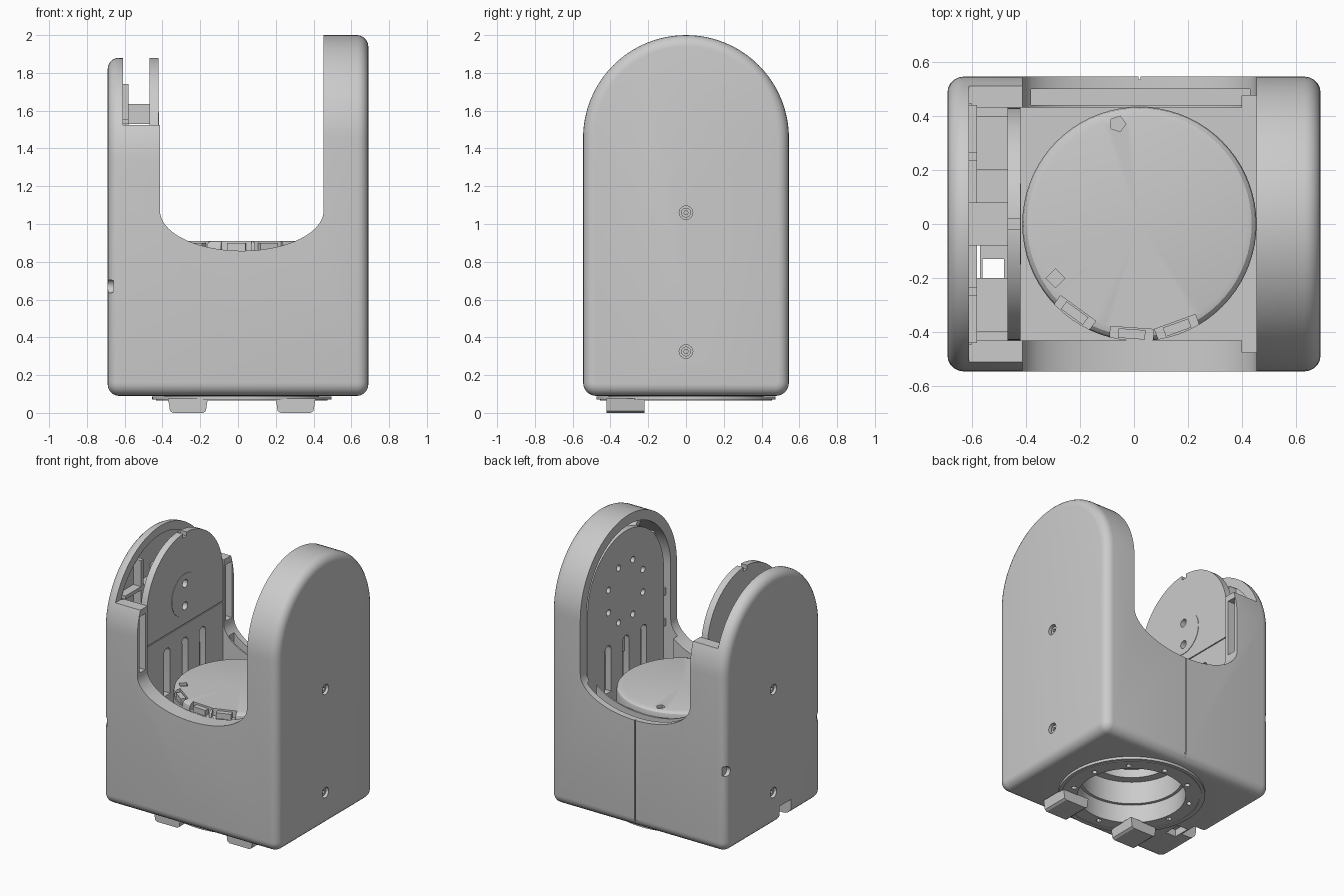
import bpy, bmesh, math
from math import sin, cos, pi, radians

if bpy.data.objects.get("Cube"):
    bpy.data.objects.remove(bpy.data.objects["Cube"])

grey = bpy.data.materials.new("light grey plastic")
grey.use_nodes = True
COLOUR = (0.6, 0.6, 0.6, 1)
grey.diffuse_color = COLOUR
grey.node_tree.nodes["Principled BSDF"].inputs["Base Color"].default_value = COLOUR

CX = 0.02  # turntable axis


def arc(cx, cy, rx, ry, a, b, n):
    return [(cx + rx * cos(radians(a + (b - a) * i / n)),
             cy + ry * sin(radians(a + (b - a) * i / n))) for i in range(n + 1)]


def circle(cx, cy, r, n=24):
    return arc(cx, cy, r, r, 0, 360, n)[:-1]


def arch(w, bottom, centre, corner=0.0):
    """Upright outline with a round top; lower corners optionally rounded."""
    top = arc(0, centre, w, w, 0, 180, 48)
    if not corner:
        return top + [(-w, bottom), (w, bottom)]
    return (top + arc(corner - w, bottom + corner, corner, corner, 180, 270, 6)
            + arc(w - corner, bottom + corner, corner, corner, 270, 360, 6))


def prism(name, axis, pts, a, b, round_end=None, r=0.0):
    """Extrude a 2D outline along an axis, optionally rounding one end."""
    k = "xyz".index(axis)

    def place(p, t):
        c = list(p)
        c.insert(k, t)
        return c
    bm = bmesh.new()
    ends = [[bm.verts.new(place(p, t)) for p in pts] for t in (a, b)]
    caps = [bm.faces.new(e) for e in ends]
    n = len(pts)
    for i in range(n):
        j = (i + 1) % n
        bm.faces.new((ends[0][i], ends[0][j], ends[1][j], ends[1][i]))
    bmesh.ops.recalc_face_normals(bm, faces=bm.faces)
    if round_end is not None:
        bmesh.ops.bevel(bm, geom=list(caps[round_end].edges), offset=r, segments=5,
                        profile=0.5, affect='EDGES', clamp_overlap=True)
    return finish(name, bm)


def finish(name, bm):
    mesh = bpy.data.meshes.new(name)
    bm.to_mesh(mesh)
    bm.free()
    mesh.materials.append(grey)
    ob = bpy.data.objects.new(name, mesh)
    bpy.context.collection.objects.link(ob)
    return ob


def box(name, x0, x1, y0, y1, z0, z1):
    return prism(name, 'z', [(x0, y0), (x1, y0), (x1, y1), (x0, y1)], z0, z1)


def cut(targets, cutters):
    for ob in targets:
        for c in cutters:
            m = ob.modifiers.new("cut", 'BOOLEAN')
            m.operation, m.solver, m.object = 'DIFFERENCE', 'EXACT', c
        dg = bpy.context.evaluated_depsgraph_get()
        dg.update()
        mesh = bpy.data.meshes.new_from_object(ob.evaluated_get(dg))
        ob.modifiers.clear()
        ob.data = mesh
    for c in cutters:
        bpy.data.objects.remove(c)


# Outer shell: a low right half and a tall left half meeting at a seam
shell_low = prism("shell_low_half", 'x', arch(0.545, 0.09, 1.335, 0.07), -0.69, CX, 0, 0.06)
shell_tall = prism("shell_tall_half", 'x', arch(0.545, 0.09, 1.455, 0.07), CX, 0.69, 1, 0.06)

saddle = arc(CX, 1.07, 0.433, 0.212, 180, 360, 40) + [(0.453, 2.3), (-0.413, 2.3)]
cutters = [
    prism("c", 'y', saddle, -1, 1),
    box("c", -0.61, 0.45, -0.43, 0.43, 0.15, 2.3),             # inner cavity
    prism("c", 'z', circle(CX, 0, 0.36, 48), 0, 0.3),          # floor opening
    box("c", -0.7, -0.57, -0.2, -0.07, 0.05, 0.2),             # cable notch
    box("c", -0.56, -0.48, -0.25, -0.13, 0.05, 0.2),           # cable hole
]
low_cuts = [
    box("c", -0.61, -0.3, -1, 1, 1.525, 2.3),                  # open top of low arm
    prism("c", 'x', arch(0.485, 0.3, 1.335), -0.64, -0.6),     # recess behind cover
    box("c", -0.56, -0.3, 0.455, 0.52, 1.08, 1.48),            # slots in wall edges
    box("c", -0.56, -0.3, -0.52, -0.455, 1.08, 1.48),
]
tall_cuts = [
    prism("c", 'x', arch(0.475, 0.15, 1.455), 0.4, 0.64),
    box("c", CX - 0.1, CX + 0.004, 0.535, 0.6, 0, 1.2),
]
# Screw holes in both side faces, and side notches on the low half
for z in (0.325, 1.06):
    low_cuts.append(prism("c", 'x', circle(0, z, 0.036), -0.8, -0.65))
    tall_cuts.append(prism("c", 'x', circle(0, z, 0.036), 0.66, 0.8))
for y in (-0.52, 0.52):
    low_cuts.append(prism("c", 'x', circle(y, 0.67, 0.035), -0.8, -0.66))
# Seam and lip groove along the back wall
cutters += [box("c", CX - 0.004, CX + 0.004, 0.535, 0.6, 0, 1.2),
            box("c", -0.38, 0.45, 0.44, 0.5, 0.8, 1.0)]
shared = [c.copy() for c in cutters]
for c in shared:
    bpy.context.collection.objects.link(c)
cut([shell_low], cutters + low_cuts)
cut([shell_tall], shared + tall_cuts)

# Screw heads
for s in (-1, 1):
    for z in (0.325, 1.06):
        ob = prism("side_screw", 'x', circle(0, z, 0.026), s * 0.64, s * 0.675)
        cut([ob], [prism("c", 'x', circle(0, z, 0.012, 6), s * 0.66, s * 0.7)])


# Turntable motor: lathed body with bottom flange and open bore
def lathe(name, pts, steps=72):
    bm = bmesh.new()
    vs = [bm.verts.new((r, 0, z)) for r, z in pts]
    es = [bm.edges.new(p) for p in zip(vs, vs[1:])]
    bmesh.ops.spin(bm, geom=vs + es, axis=(0, 0, 1), cent=(0, 0, 0),
                   angle=2 * pi, steps=steps, use_duplicate=False)
    bmesh.ops.remove_doubles(bm, verts=bm.verts, dist=0.0005)
    for v in bm.verts:
        v.co.x += CX
    bmesh.ops.recalc_face_normals(bm, faces=bm.faces)
    return finish(name, bm)


motor = lathe("turntable_motor", [(0, 0.91), (0.395, 0.91), (0.415, 0.905), (0.428, 0.892),
              (0.433, 0.87), (0.433, 0.8), (0.41, 0.8), (0.41, 0.088), (0.475, 0.088),
              (0.475, 0.07), (0.35, 0.07), (0.35, 0.2), (0.33, 0.2), (0.33, 0.36),
              (0.27, 0.36), (0.27, 0.42), (0, 0.42)])
motor_cuts = []
for i in range(10):
    a = 2 * pi * i / 10 + 0.2
    motor_cuts.append(prism("c", 'z', circle(CX + 0.385 * cos(a), 0.385 * sin(a), 0.018, 12), 0, 0.12))


def rim_block(name, deg, r0, r1, half, z0, z1):
    """Block sitting across the rim of the turntable at a given angle."""
    a = radians(deg)
    pts = [(CX + r * cos(a) - t * sin(a), r * sin(a) + t * cos(a))
           for r, t in ((r0, -half), (r1, -half), (r1, half), (r0, half))]
    return prism(name, 'z', pts, z0, z1)


for deg in (-126, -94, -70):
    motor_cuts.append(rim_block("c", deg, 0.385, 0.5, 0.08, 0.86, 1))
motor_cuts.append(prism("c", 'z', circle(-0.06, 0.37, 0.03, 5), 0.89, 1))
motor_cuts.append(prism("c", 'z', circle(-0.29, -0.2, 0.035, 4), 0.89, 1))
cut([motor], motor_cuts)
for deg in (-126, -94, -70):
    rim_block("rim_clip", deg, 0.39, 0.425, 0.05, 0.85, 0.9)
# Raised circle on the flange
lathe("flange_ring", [(0.455, 0.08), (0.455, 0.066), (0.44, 0.066), (0.44, 0.08)])

# Two feet under the front of the flange
for x in (-0.265, 0.305):
    prism("foot", 'y', [(x - 0.105, 0.075), (x - 0.095, 0.01), (x - 0.08, 0), (x + 0.08, 0),
                        (x + 0.095, 0.01), (x + 0.105, 0.075)], -0.42, -0.22)

# Inner arm plates with round tops, slots and holes
plate_low = prism("low_arm_plate", 'x', arch(0.43, 0.15, 1.45), -0.468, -0.42)
plate_tall = prism("tall_arm_plate", 'x', arch(0.43, 0.15, 1.45), 0.475, 0.52)
for ob, x in ((plate_low, -0.42), (plate_tall, 0.475)):
    cs = [prism("c", 'x', arc(y, 1.1, 0.035, 0.035, 0, 180, 10) + [(y - 0.035, 0.8), (y + 0.035, 0.8)],
                x - 0.1, x + 0.1) for y in (-0.2, 0.0, 0.2)]
    if x < 0:
        cs += [prism("c", 'x', circle(0, z, 0.028), x - 0.1, x + 0.1) for z in (1.36, 1.52)]
        cs += [box("c", x - 0.006, x + 0.1, -1, 1, 1.225, 1.232),
               box("c", x - 0.1, x + 0.1, -0.02, 0.02, 1.85, 2)]
    else:
        cs += [prism("c", 'x', circle(0.21 * cos(a), 1.45 + 0.21 * sin(a), 0.022, 16), x - 0.1, x + 0.1)
               for a in [2 * pi * (i + 0.5) / 8 for i in range(8)]]
    cut([ob], [c for c in cs])
hub = prism("low_arm_hub", 'x', circle(0, 1.44, 0.15, 40), -0.43, -0.417)
cut([hub], [prism("c", 'x', circle(0, z, 0.028), -0.5, -0.3) for z in (1.36, 1.52)])

# Ribs and spacers inside the low arm
box("low_arm_spacer", -0.645, -0.465, -0.08, 0.08, 1.53, 1.635)
box("cross_rib", -0.645, -0.58, -0.44, 0.44, 1.53, 1.555)
for y in (-0.25, 0.25):
    box("upright_rib", -0.645, -0.58, y - 0.015, y + 0.015, 0.4, 1.74)
for s in (-1, 1):
    box("side_spacer", -0.615, -0.465, s * 0.3 - 0.1, s * 0.3 + 0.1, 0.14, 1.0)

# Ribs and spacers inside the tall arm
for i in range(7):
    a = radians(30 * i)
    c, s = cos(a), sin(a)
    prism("arch_rib", 'x', [(r * c - t * s, 1.455 + r * s + t * c) for r, t in
                            ((0.3, -0.02), (0.478, -0.02), (0.478, 0.02), (0.3, 0.02))], 0.53, 0.645)
for z in (0.6, 1.0, 1.45):
    box("tall_arm_spacer", 0.51, 0.645, -0.1, 0.1, z, z + 0.1)
for z in (1.02, 1.24):
    for s in (-1, 1):
        box("edge_clip", 0.49, 0.645, s * 0.45 - 0.028, s * 0.45 + 0.028, z, z + 0.05)

# Smooth the rounded surfaces, keep the edges crisp
for ob in bpy.context.scene.objects:
    ob.select_set(ob.type == 'MESH')
bpy.context.view_layer.objects.active = shell_low
bpy.ops.object.shade_smooth_by_angle(angle=radians(30))
